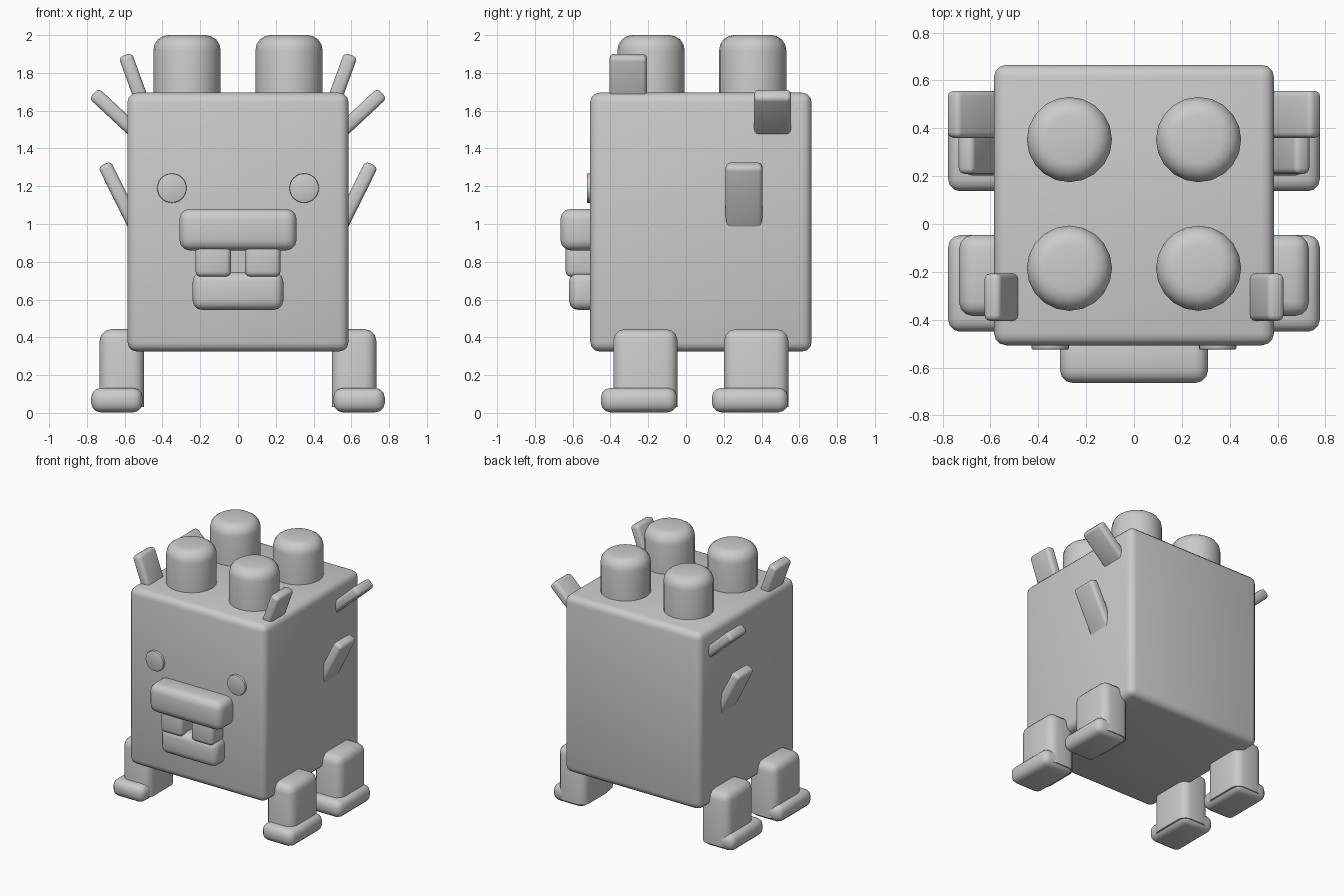
import bpy, bmesh
from math import radians, sin, cos
from mathutils import Matrix, Vector

if "Cube" in bpy.data.objects:
    bpy.data.objects.remove(bpy.data.objects["Cube"])


def finish(bm, name, matrix=None):
    """Turn a bmesh into a smooth object with sharp edges kept."""
    if matrix:
        bm.transform(matrix)
    bmesh.ops.recalc_face_normals(bm, faces=bm.faces)
    mesh = bpy.data.meshes.new(name)
    bm.to_mesh(mesh)
    bm.free()
    ob = bpy.data.objects.new(name, mesh)
    bpy.context.collection.objects.link(ob)
    bpy.ops.object.select_all(action='DESELECT')
    bpy.context.view_layer.objects.active = ob
    ob.select_set(True)
    bpy.ops.object.shade_smooth_by_angle(angle=radians(40))
    return ob


def box(name, x, y, z, bevel, segments=3, flat_base=False, matrix=None):
    """Rounded box from (min, max) pairs; flat_base leaves the bottom rim sharp."""
    bm = bmesh.new()
    bmesh.ops.create_cube(bm, size=1)
    for v in bm.verts:
        v.co = Vector([(lo + hi) / 2 + c * (hi - lo) for c, (lo, hi) in zip(v.co, (x, y, z))])
    edges = [e for e in bm.edges
             if not (flat_base and all(abs(v.co.z - z[0]) < 1e-5 for v in e.verts))]
    bmesh.ops.bevel(bm, geom=edges, offset=bevel, segments=segments, profile=0.5,
                    affect='EDGES', clamp_overlap=True)
    return finish(bm, name, matrix)


def disc(name, radius, depth, sides, bevel, segments, matrix):
    """Cylinder standing on its local origin, with a rounded top rim."""
    bm = bmesh.new()
    bmesh.ops.create_cone(bm, cap_ends=True, segments=sides, radius1=radius, radius2=radius,
                          depth=depth, matrix=Matrix.Translation((0, 0, depth / 2)))
    rim = [e for e in bm.edges if all(v.co.z > depth - 1e-4 for v in e.verts)]
    bmesh.ops.bevel(bm, geom=rim, offset=bevel, segments=segments, profile=0.5, affect='EDGES')
    return finish(bm, name, matrix)


def mirrored(side, lo, hi):
    return (lo, hi) if side > 0 else (-hi, -lo)


# Body
box("body", (-0.585, 0.585), (-0.507, 0.665), (0.325, 1.695), 0.05)

# Round studs on the top
for x in (-0.27, 0.27):
    for y in (-0.185, 0.353):
        disc("top_stud", 0.178, 0.35, 20, 0.08, 4, Matrix.Translation((x, y, 1.65)))

# Mouth
box("upper_lip", (-0.31, 0.31), (-0.665, -0.45), (0.86, 1.08), 0.055)
box("lower_lip", (-0.24, 0.24), (-0.62, -0.45), (0.545, 0.745), 0.05)
for side in (-1, 1):
    box("tooth", mirrored(side, 0.037, 0.225), (-0.637, -0.45), (0.72, 0.92), 0.03)

# Spikes: tip x, tip z, lean from vertical, length, y range
spikes = [(0.597, 1.895, 20, 0.32, (-0.405, -0.207)),
          (0.763, 1.692, 47, 0.36, (0.36, 0.557)),
          (0.708, 1.317, 26.5, 0.45, (0.21, 0.405))]

for side in (-1, 1):
    # Eyes
    disc("eye", 0.078, 0.025, 24, 0.006, 2,
         Matrix.Translation((side * 0.35, -0.5, 1.19)) @ Matrix.Rotation(radians(90), 4, 'X'))

    # Legs and feet
    for y in (-0.385, 0.202):
        box("leg", mirrored(side, 0.497, 0.732), (y, y + 0.34), (0.03, 0.443), 0.06, flat_base=True)
        box("foot", mirrored(side, 0.505, 0.777), (y - 0.065, y + 0.338), (0.003, 0.132), 0.05, 3)

    # Leaning side spikes
    for tx, tz, lean, length, y in spikes:
        m = (Matrix.Translation((side * tx, 0, tz))
             @ Matrix.Rotation(side * radians(lean), 4, 'Y'))
        box("spike", (-0.037, 0.037), y, (-length, 0), 0.024, 3, matrix=m)
